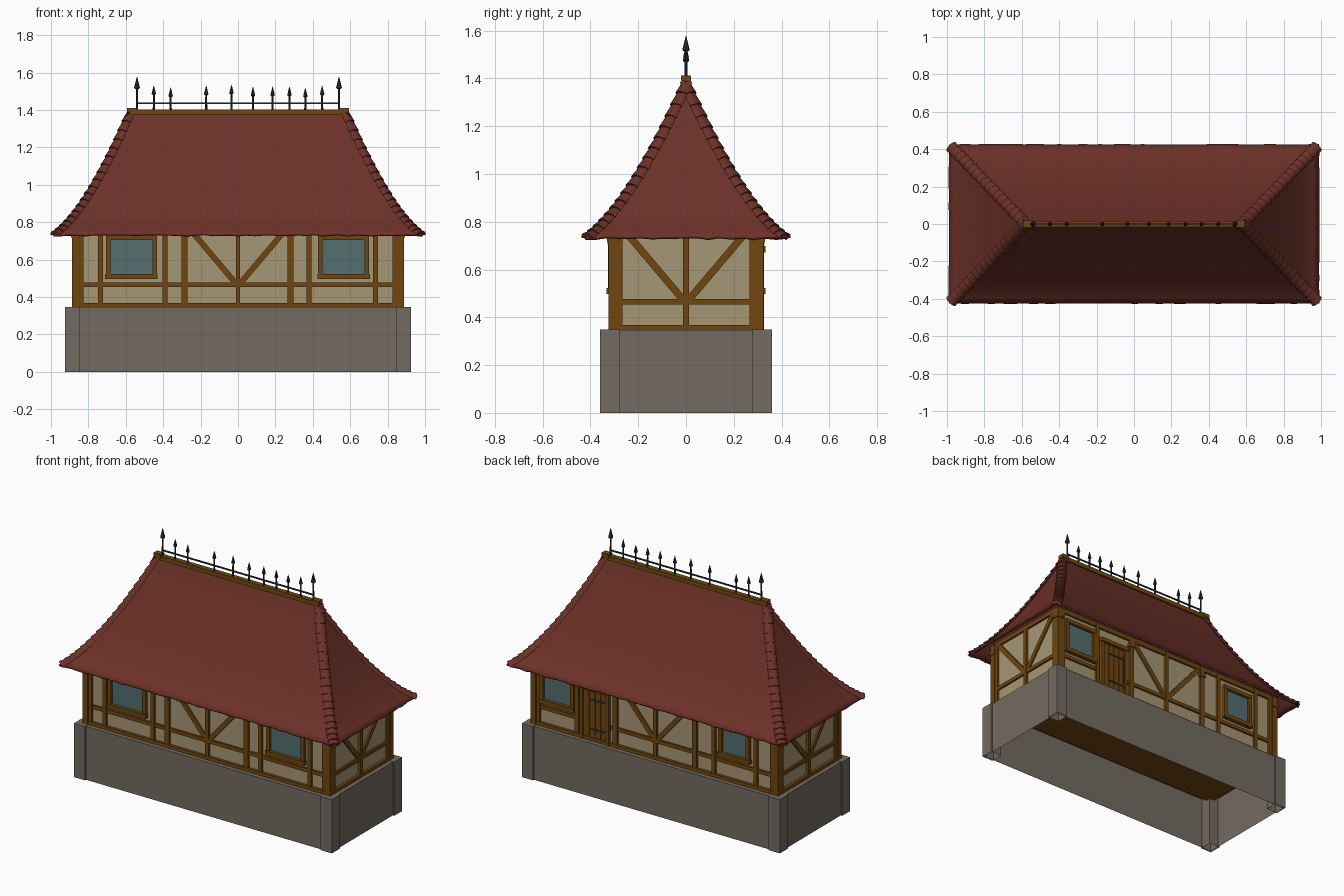
import bpy, bmesh, math, random
from mathutils import Vector

if "Cube" in bpy.data.objects:
    bpy.data.objects.remove(bpy.data.objects["Cube"])

random.seed(4)


def mat(name, r, g, b):
    m = bpy.data.materials.new(name)
    lin = [((c / 255 + 0.055) / 1.055) ** 2.4 for c in (r, g, b)]
    m.diffuse_color = (*lin, 1)
    m.use_nodes = True
    m.node_tree.nodes["Principled BSDF"].inputs["Base Color"].default_value = m.diffuse_color
    return m


STONE = mat("grey stone", 115, 107, 97)
PLASTER = mat("beige plaster", 165, 150, 117)
TIMBER = mat("brown timber", 112, 70, 15)
ROOF = mat("red roof tile", 108, 49, 40)
GLASS = mat("blue grey glass", 84, 110, 112)
IRON = mat("dark iron", 46, 49, 53)


def finish(name, bm, material, smooth=None, recalc=True):
    if recalc:
        bmesh.ops.recalc_face_normals(bm, faces=bm.faces)
    me = bpy.data.meshes.new(name)
    bm.to_mesh(me)
    bm.free()
    me.materials.append(material)
    if smooth:
        for p in me.polygons:
            p.use_smooth = True
        me.set_sharp_from_angle(angle=math.radians(smooth))
    ob = bpy.data.objects.new(name, me)
    bpy.context.collection.objects.link(ob)
    return ob


def hexa(bm, v, open_bottom=False):
    # v: 4 corners of one end, then 4 matching corners of the other
    v = [bm.verts.new(p) for p in v]
    faces = [(0, 1, 2, 3), (7, 6, 5, 4), (0, 4, 5, 1), (1, 5, 6, 2), (2, 6, 7, 3), (3, 7, 4, 0)]
    for f in faces[1 if open_bottom else 0:]:
        bm.faces.new([v[i] for i in f])


def box(bm, x0, x1, y0, y1, z0, z1, open_bottom=False):
    hexa(bm, [(x, y, z) for z in (z0, z1) for x, y in ((x0, y0), (x1, y0), (x1, y1), (x0, y1))], open_bottom)


# stone base: open shell, corner piers, floor
bm = bmesh.new()
box(bm, -0.915, 0.915, -0.35, 0.35, 0, 0.33, True)
top = [f for f in bm.faces if f.calc_center_median().z > 0.32]
for v in top[0].verts:
    v.co.z = 0.33
r = bmesh.ops.inset_region(bm, faces=top, thickness=0.02)
for v in top[0].verts:
    v.co.z = 0.346
finish("base_wall", bm, STONE)
bm = bmesh.new()
for sx in (-1, 1):
    for sy in (-1, 1):
        xs, ys = sorted((sx * 0.845, sx * 0.925)), sorted((sy * 0.278, sy * 0.36))
        box(bm, *xs, *ys, 0, 0.348, True)
finish("base_corner_piers", bm, STONE)
bm = bmesh.new()
box(bm, -0.88, 0.88, -0.31, 0.31, 0.32, 0.328)
finish("floor", bm, TIMBER)

# plaster walls
bm = bmesh.new()
box(bm, -0.87, 0.87, -0.305, 0.305, 0.34, 0.8)
finish("plaster_walls", bm, PLASTER)

# wall frame helpers: wall = (axis, sign, plane distance)
FRONT, BACK = ("y", -1, 0.305), ("y", 1, 0.305)
LEFT, RIGHT = ("x", -1, 0.87), ("x", 1, 0.87)


def on_wall(wall, u, z, d):
    axis, s, plane = wall
    return (u, s * (plane + d), z) if axis == "y" else (s * (plane + d), u, z)


def bar(bm, wall, a, b, w, d=0.014, d0=-0.01):
    a, b = Vector(a), Vector(b)
    t = (b - a).normalized()
    n = Vector((-t.y, t.x)) * w / 2
    pts = [a + n, b + n, b - n, a - n]
    hexa(bm, [on_wall(wall, p.x, p.y, dd) for dd in (d0, d) for p in pts])


def vee(bm, wall):
    for s in (-1, 1):
        bar(bm, wall, (s * 0.005, 0.465), (s * 0.28, 0.79), 0.03, 0.011)


def frame(name, wall, half, posts, rails):
    bm = bmesh.new()
    bar(bm, wall, (-half, 0.355), (half, 0.355), 0.025, 0.018)
    bar(bm, wall, (-half, 0.78), (half, 0.78), 0.03, 0.013)
    for u, w, z1 in posts:
        bar(bm, wall, (u, 0.346), (u, z1), w, 0.016)
        if w > 0.028 and z1 > 0.7:
            bar(bm, wall, (u, 0.72), (u, 0.742), w + 0.012, 0.022)
    for u0, u1 in rails:
        bar(bm, wall, (u0, 0.465), (u1, 0.465), 0.024, 0.012)
    vee(bm, wall)
    finish(name, bm, TIMBER)


T = 0.79
frame("front_timbers", FRONT, 0.87,
      [(-0.735, 0.026, T), (-0.39, 0.026, T), (-0.285, 0.032, T), (0, 0.024, T),
       (0.28, 0.032, T), (0.38, 0.026, T), (0.735, 0.026, T)], [(-0.85, 0.85)])
frame("back_timbers", BACK, 0.87,
      [(-0.72, 0.026, T), (-0.42, 0.026, T), (-0.285, 0.032, T), (0, 0.024, T),
       (0.285, 0.032, T), (0.56, 0.026, T)], [(-0.85, 0.32), (0.56, 0.85)])
frame("left_timbers", LEFT, 0.3, [(0, 0.024, T)], [(-0.29, 0.29)])
frame("right_timbers", RIGHT, 0.3, [(0, 0.024, T)], [(-0.29, 0.29)])

# clustered corner posts with caps
bm = bmesh.new()
for sx in (-1, 1):
    for sy in (-1, 1):
        for x0, x1, y0, y1, z1 in ((0.85, 0.888, 0.287, 0.325, T), (0.826, 0.85, 0.29, 0.319, T),
                                   (0.86, 0.884, 0.265, 0.287, T)):
            box(bm, *sorted((sx * x0, sx * x1)), *sorted((sy * y0, sy * y1)), 0.346, z1)
        box(bm, *sorted((sx * 0.845, sx * 0.893)), *sorted((sy * 0.283, sy * 0.331)), 0.718, 0.738)
finish("corner_posts", bm, TIMBER)


# windows
def window(name, wall, u, half, z0=0.5, z1=0.725):
    bm = bmesh.new()
    for s in (-1, 1):
        bar(bm, wall, (u + s * (half - 0.011), z0), (u + s * (half - 0.011), z1), 0.024, 0.022)
    bar(bm, wall, (u - half, z1 - 0.008), (u + half, z1 - 0.008), 0.026, 0.024)
    bar(bm, wall, (u - half - 0.005, z0 + 0.01), (u + half + 0.005, z0 + 0.01), 0.026, 0.028)
    finish(name + "_frame", bm, TIMBER)
    bm = bmesh.new()
    bar(bm, wall, (u - half + 0.012, (z0 + z1) / 2), (u + half - 0.012, (z0 + z1) / 2), z1 - z0 - 0.02, 0.006, 0)
    finish(name + "_glass", bm, GLASS)


window("front_left_window", FRONT, -0.57, 0.135)
window("front_right_window", FRONT, 0.565, 0.135)
window("back_right_window", BACK, 0.7, 0.12)
window("back_left_window", BACK, -0.57, 0.11)

# plank door with iron straps
bm = bmesh.new()
for i in range(4):
    u = 0.367 + i * 0.042
    bar(bm, BACK, (u, 0.35), (u, 0.67), 0.038, 0.012)
for u in (0.337, 0.523):
    bar(bm, BACK, (u, 0.346), (u, 0.69), 0.022, 0.022)
bar(bm, BACK, (0.32, 0.685), (0.54, 0.685), 0.026, 0.028)
finish("back_door", bm, TIMBER)
bm = bmesh.new()
for z in (0.42, 0.61):
    bar(bm, BACK, (0.35, z), (0.47, z), 0.012, 0.016)
bar(bm, BACK, (0.352, 0.40), (0.352, 0.63), 0.008, 0.018)
finish("door_straps", bm, IRON)


# flared hip roof
RX, EX, EY = 0.58, 0.988, 0.424


def height(t):
    return 0.738 + 0.652 * (0.35 * (1 - t) + 0.65 * max(0, 1 - t) ** 1.7)


def hip(t, sx, sy):
    return Vector((sx * (RX + (EX - RX) * t), sy * EY * t, height(t)))


bm = bmesh.new()
NX, NY, NT = 44, 18, 14
rings = []
for j in range(NT + 1):
    t = j / NT
    c = [hip(t, *s) for s in ((-1, -1), (1, -1), (1, 1), (-1, 1))]
    ring = []
    for k in range(4):
        n = (NX, NY)[k % 2]
        for i in range(n):
            p = c[k].lerp(c[(k + 1) % 4], i / n)
            if j == NT:  # uneven eave edge
                p += Vector((0, 0, random.uniform(-0.005, 0.003)))
                p.x *= 1 + random.uniform(0, 0.004)
                p.y *= 1 + random.uniform(0, 0.01)
            ring.append(bm.verts.new(p))
    rings.append(ring)
for a, b in zip(rings, rings[1:]):
    for i in range(len(a)):
        k = (i + 1) % len(a)
        bm.faces.new((a[i], b[i], b[k], a[k]))
bmesh.ops.remove_doubles(bm, verts=bm.verts, dist=0.0005)
bmesh.ops.recalc_face_normals(bm, faces=bm.faces)
if sum(f.normal.z for f in bm.faces) < 0:
    bmesh.ops.reverse_faces(bm, faces=bm.faces)
roof = finish("roof", bm, ROOF, 30, False)
sol = roof.modifiers.new("thickness", "SOLIDIFY")
sol.thickness, sol.offset = 0.012, -1

# overlapping hip tiles
bm = bmesh.new()
N, ARC = 18, 6
for sx in (-1, 1):
    for sy in (-1, 1):
        for i in range(N):
            t1, t0 = 0.985 * (1 - i / N), 0.985 * max(0, 1 - (i + 1.25) / N)
            lo, hi = hip(t1, sx, sy), hip(t0, sx, sy)
            d = (hi - lo).normalized()
            s = Vector((-d.y, d.x, 0)).normalized()
            up = d.cross(s)
            up = up if up.z > 0 else -up
            ends = []
            for p, w, h in ((lo, 0.034, 0.026), (hi, 0.027, 0.015)):
                arc = [p - up * 0.012 + s * w * math.cos(a) + up * h * math.sin(a)
                       for a in (math.pi * k / ARC for k in range(ARC + 1))]
                ends.append([bm.verts.new(q) for q in arc])
            a, b = ends
            for k in range(ARC):
                bm.faces.new((a[k], a[k + 1], b[k + 1], b[k]))
            bm.faces.new((a[0], b[0], b[-1], a[-1]))
            bm.faces.new(a)
            bm.faces.new(b)
finish("hip_tiles", bm, ROOF, 40)

# ridge beam
bm = bmesh.new()
box(bm, -0.58, 0.58, -0.017, 0.017, 1.375, 1.403)
for s in (-1, 1):
    box(bm, *sorted((s * 0.54, s * 0.593)), -0.02, 0.02, 1.388, 1.412)
finish("ridge_beam", bm, TIMBER)

# iron cresting: rail and spear spikes turned from a profile
bm = bmesh.new()
box(bm, -0.54, 0.54, -0.004, 0.004, 1.431, 1.439)
SPIKES = [(-0.54, 1.578), (-0.45, 1.532), (-0.36, 1.52), (-0.17, 1.53), (-0.035, 1.535), (0.08, 1.523),
          (0.185, 1.525), (0.275, 1.525), (0.36, 1.518), (0.45, 1.53), (0.54, 1.578)]
for x, top in SPIKES:
    k = 1.3 if top > 1.55 else 1
    profile = [(0.006, 1.395), (0.005, top - 0.052 * k), (0.012 * k, top - 0.046 * k), (0.006, top - 0.02), (0.0008, top)]
    prev = None
    for rad, z in profile:
        ring = [bm.verts.new((x + rad * math.cos(a), rad * math.sin(a), z)) for a in (math.tau * i / 8 for i in range(8))]
        if prev:
            for i in range(8):
                bm.faces.new((prev[i], prev[(i + 1) % 8], ring[(i + 1) % 8], ring[i]))
        else:
            bm.faces.new(ring)
        prev = ring
    bm.faces.new(prev)
finish("ridge_cresting", bm, IRON)
